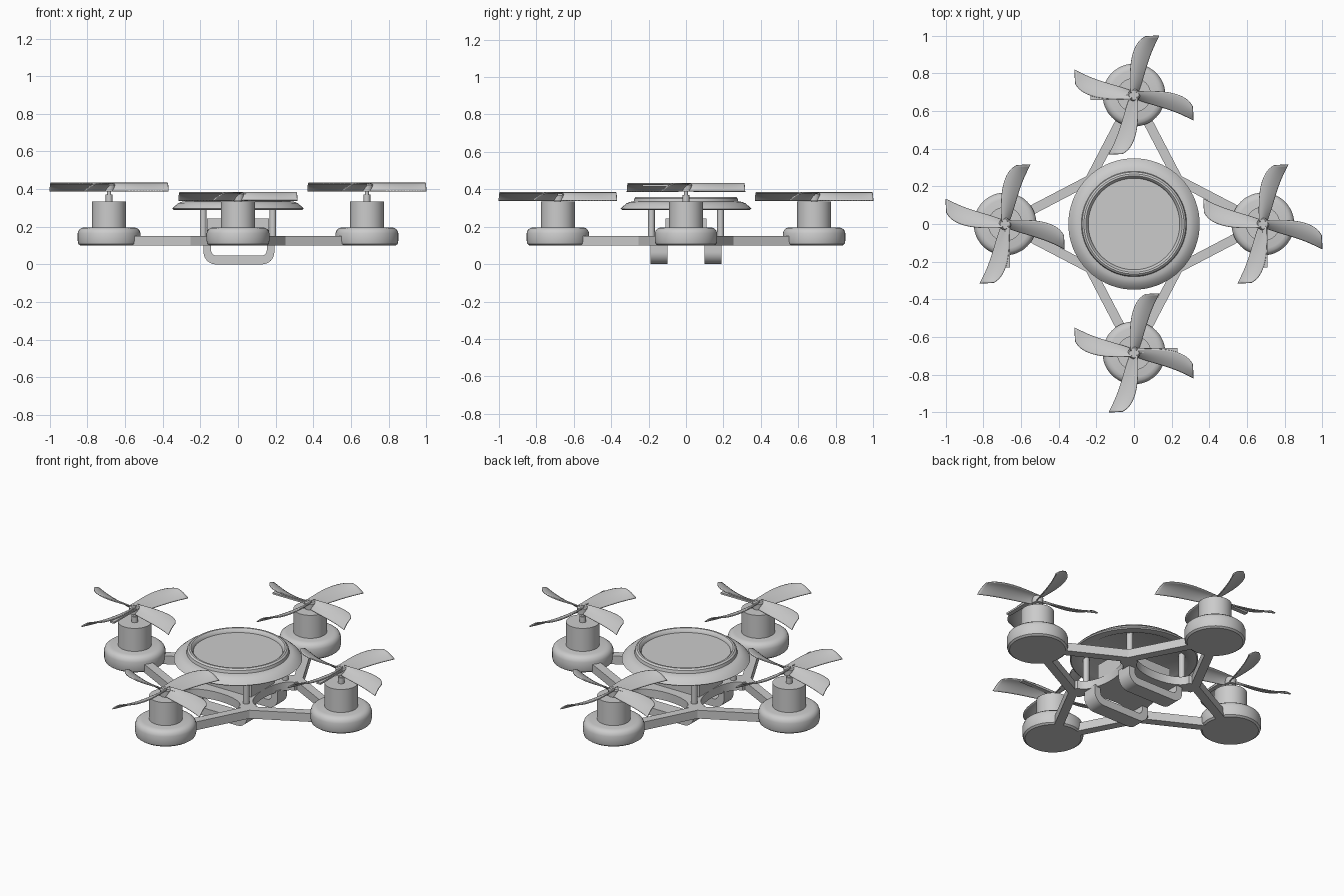
import bpy, bmesh, math
from mathutils import Matrix, Vector

if "Cube" in bpy.data.objects:
    bpy.data.objects.remove(bpy.data.objects["Cube"])


def finish(name, bm, angle=35):
    bmesh.ops.recalc_face_normals(bm, faces=bm.faces)
    me = bpy.data.meshes.new(name)
    bm.to_mesh(me)
    bm.free()
    ob = bpy.data.objects.new(name, me)
    bpy.context.collection.objects.link(ob)
    bpy.ops.object.select_all(action='DESELECT')
    ob.select_set(True)
    bpy.context.view_layer.objects.active = ob
    bpy.ops.object.shade_smooth_by_angle(angle=math.radians(angle))
    return ob


def lathe(name, profile, loc=(0, 0, 0), steps=48):
    bm = bmesh.new()
    vs = [bm.verts.new((r, 0, z)) for r, z in profile]
    es = [bm.edges.new(p) for p in zip(vs, vs[1:])]
    bmesh.ops.spin(bm, geom=vs + es, cent=(0, 0, 0), axis=(0, 0, 1),
                   angle=math.tau, steps=steps, use_duplicate=False)
    bmesh.ops.remove_doubles(bm, verts=bm.verts, dist=1e-4)
    ob = finish(name, bm)
    ob.location = loc
    return ob


def prism(name, outline, depth, matrix=Matrix()):
    """Extrude a 2D outline upward, then place it."""
    bm = bmesh.new()
    f = bm.faces.new([bm.verts.new((x, y, 0)) for x, y in outline])
    top = bmesh.ops.extrude_face_region(bm, geom=[f])['geom']
    bmesh.ops.translate(bm, vec=(0, 0, depth),
                        verts=[v for v in top if isinstance(v, bmesh.types.BMVert)])
    bmesh.ops.transform(bm, matrix=matrix, verts=bm.verts)
    return finish(name, bm, 30)


def box(name, size, loc, rot=0):
    x, y, z = (s / 2 for s in size)
    m = Matrix.Translation(loc) @ Matrix.Rotation(rot, 4, 'Z') @ Matrix.Translation((0, 0, -z))
    return prism(name, [(-x, -y), (x, -y), (x, y), (-x, y)], 2 * z, m)


def rotor(name, loc, spar_angle):
    # four swept, pitched blades: (high edge), (low edge) stations
    stations = [((-.02, .01), (.02, .01)), ((-.022, .08), (.04, .065)),
                ((-.02, .16), (.062, .14)), ((-.005, .235), (.083, .205)),
                ((.025, .29), (.105, .26)), ((.06, .312), (.133, .316))]
    bm = bmesh.new()
    for k in range(4):
        rot = Matrix.Rotation(k * math.pi / 2, 3, 'Z')
        rows = []
        for a, b in stations:
            row = []
            for t, z in ((0, .044), (.35, .038), (.7, .022), (1, .002)):
                p = Vector((a[0] + (b[0] - a[0]) * t, a[1] + (b[1] - a[1]) * t, z))
                row.append(bm.verts.new(rot @ p))
            rows.append(row)
        for r, s in zip(rows, rows[1:]):
            for i in range(3):
                bm.faces.new((r[i], r[i + 1], s[i + 1], s[i]))
    ob = finish(name + "_blades", bm)
    ob.location = loc
    sub = ob.modifiers.new("smooth", 'SUBSURF')
    sub.levels = sub.render_levels = 2
    sub.boundary_smooth = 'PRESERVE_CORNERS'
    sol = ob.modifiers.new("thickness", 'SOLIDIFY')
    sol.thickness, sol.offset = .006, 0
    # hub and one root spar
    lathe(name + "_hub", [(0, 0), (.03, 0), (.032, .036), (.026, .044), (0, .044)], loc, 24)
    d = Vector((math.cos(spar_angle), math.sin(spar_angle), 0))
    n = Vector((-d.y, d.x, 0))
    box(name + "_spar", (.225, .026, .01), Vector(loc) + d * .12 + n * .012 + Vector((0, 0, .034)),
        spar_angle)


# motor pods, motors, shafts and rotors
R, C = .685, .235
pods = [("front", 0, -R, 0, .338), ("back", 0, R, math.pi, .338),
        ("left", -R, 0, -math.pi / 2, .387), ("right", R, 0, -math.pi / 2, .387)]
for name, x, y, spar, z in pods:
    lathe(name + "_pod", [(0, .1), (.152, .1), (.163, .108), (.167, .125), (.167, .165),
                          (.161, .182), (.148, .193), (.13, .197), (0, .197)], (x, y, 0))
    lathe(name + "_motor", [(0, .19), (.091, .19), (.091, .335), (0, .335)], (x, y, 0))
    lathe(name + "_shaft", [(0, .33), (.018, .33), (.018, z + .03 if z < .35 else .37),
                            (.011, z + .03 if z < .35 else .37), (.011, z + .047),
                            (0, z + .047)], (x, y, 0), 20)
    rotor(name + "_rotor", (x, y, z), spar)
    # two arms from each pod to the neighbouring plate corners
    for s in (-1, 1):
        a = Vector((x, y))
        b = Vector((s * C, math.copysign(C, y)) if x == 0 else (math.copysign(C, x), s * C))
        d, m = b - a, (a + b) / 2
        box(name + "_arm", (d.length + .03, .05, .05), (m.x, m.y, .125), math.atan2(d.y, d.x))

# centre plate with four scooped sides
outline = []
for k in range(4):
    rot = Matrix.Rotation(k * math.pi / 2, 2)
    outline.append(rot @ Vector((.265, -.225)))
    for i in range(13):
        t = math.pi * (i / 12 - .5)
        outline.append(rot @ Vector((.25 - .085 * math.cos(t), .18 * math.sin(t))))
    outline.append(rot @ Vector((.265, .225)))
prism("centre_plate", outline, .05, Matrix.Translation((0, 0, .1)))

# battery block and cover posts
box("battery", (.33, .22, .1), (0, 0, .195))
for sx in (-1, 1):
    for sy in (-1, 1):
        lathe("cover_post", [(0, .14), (.018, .14), (.018, .312), (0, .312)],
              (sx * .185, sy * .185, 0), 20)

# round cover: recessed lid, raised ring, sloping skirt, hollow underside
lathe("cover", [(0, .338), (.243, .338), (.247, .352), (.256, .36), (.266, .36), (.276, .352),
                (.28, .335), (.298, .333), (.318, .325), (.338, .308), (.349, .296),
                (.342, .29), (.315, .29), (.285, .297), (.262, .31), (0, .31)], steps=72)

# two landing loops
def rounded_u(hw, low, rad, top):
    pts = [(-hw, top)]
    for cx, a0 in ((-hw + rad, math.pi), (hw - rad, 1.5 * math.pi)):
        pts += [(cx + rad * math.cos(a0 + i * math.pi / 16),
                 low + rad + rad * math.sin(a0 + i * math.pi / 16)) for i in range(9)]
    return pts + [(hw, top)]


u = rounded_u(.188, 0, .065, .11) + rounded_u(.148, .046, .03, .11)[::-1]
for y in (-.1, .19):
    prism("landing_loop", u, .09,
          Matrix.Translation((.005, y, 0)) @ Matrix.Rotation(math.pi / 2, 4, 'X'))
